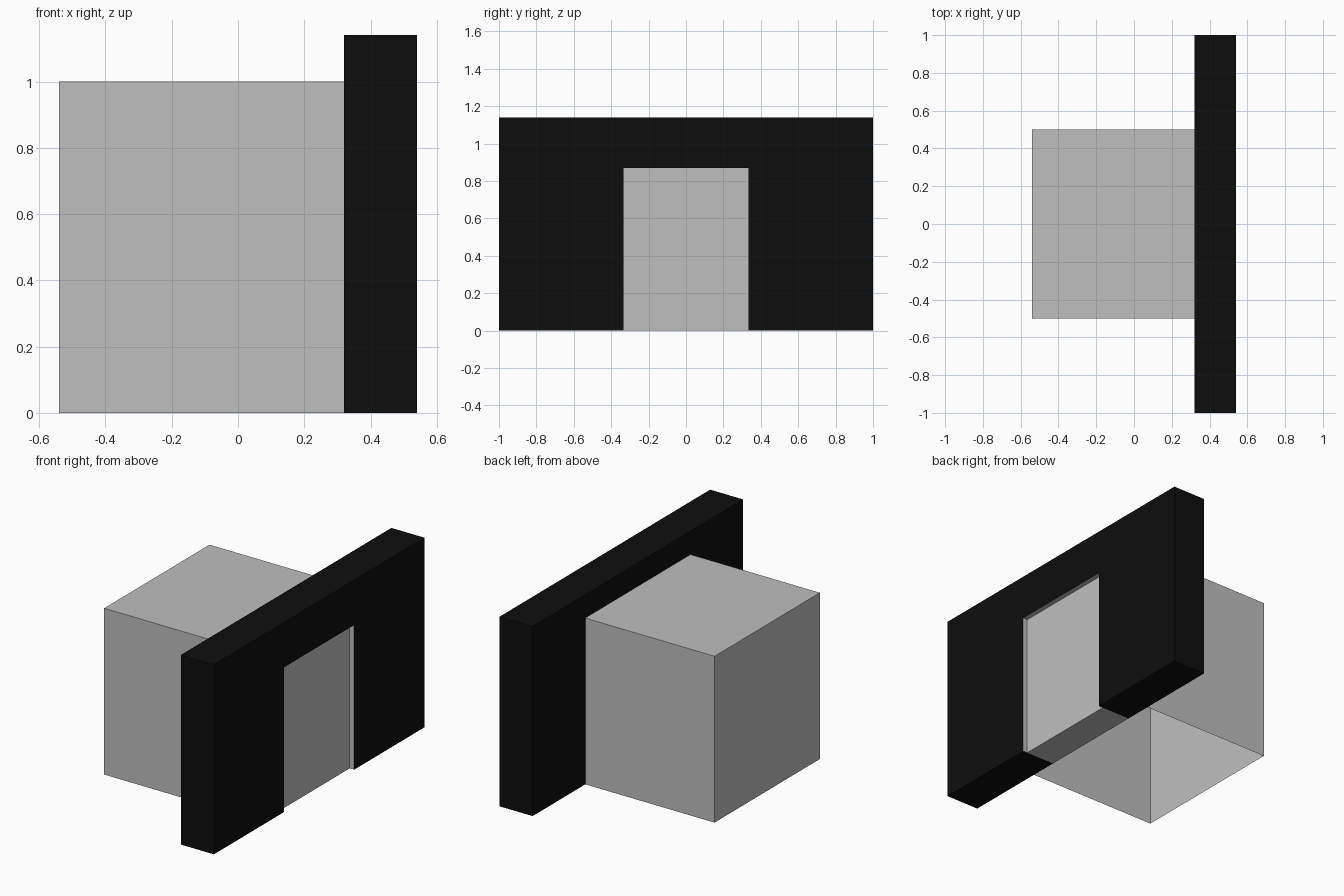
import bpy, bmesh

if "Cube" in bpy.data.objects:
    bpy.data.objects.remove(bpy.data.objects["Cube"])


def material(name, value):
    m = bpy.data.materials.new(name)
    m.diffuse_color = (value, value, value, 1)
    m.use_nodes = True
    m.node_tree.nodes["Principled BSDF"].inputs["Base Color"].default_value = m.diffuse_color
    return m


GREY = material("light grey", 0.52)
BLACK = material("black", 0.004)

X_BACK, X_JOIN, X_FRONT = -0.54, 0.32, 0.54   # room end, wall back, wall front
X_DOOR = 0.51                                 # recessed door face
DOOR_W, DOOR_H = 0.333, 0.87                  # half width, height
WALL_H = 1.14


def finish(name, bm, mats):
    mesh = bpy.data.meshes.new(name)
    bm.normal_update()
    bm.to_mesh(mesh)
    bm.free()
    for m in mats:
        mesh.materials.append(m)
    obj = bpy.data.objects.new(name, mesh)
    bpy.context.collection.objects.link(obj)
    return obj


def box(x0, x1, half_y, height):
    bm = bmesh.new()
    bmesh.ops.create_cube(bm, size=1)
    for v in bm.verts:
        v.co = (x0 if v.co.x < 0 else x1, v.co.y * 2 * half_y, (v.co.z + 0.5) * height)
    bm.normal_update()
    return bm


# Room: thin shell, open underneath and against the wall
bm = box(X_BACK, X_JOIN, 0.5, 1.0)
hidden = [f for f in bm.faces if f.normal.z < -0.5 or f.normal.x > 0.5]
bmesh.ops.delete(bm, geom=hidden, context='FACES')
finish("room", bm, [GREY])

# Wall: doorway outline extruded through its thickness, with grey door jambs
bm = bmesh.new()
half = [(DOOR_W, 0), (DOOR_W, DOOR_H)]
outline = [(-1, 0), (-1, WALL_H), (1, WALL_H), (1, 0)]
outline += half + [(-y, z) for y, z in reversed(half)]
face = bm.faces.new([bm.verts.new((X_JOIN, y, z)) for y, z in outline])
ext = bmesh.ops.extrude_face_region(bm, geom=[face], use_keep_orig=True)
for v in ext["geom"]:
    if isinstance(v, bmesh.types.BMVert):
        v.co.x = X_FRONT
bmesh.ops.recalc_face_normals(bm, faces=bm.faces)
for f in bm.faces:
    c = f.calc_center_median()
    jamb = abs(f.normal.x) < 0.5 and abs(c.y) < DOOR_W + 0.01 and 0.01 < c.z < DOOR_H + 0.01
    f.material_index = 1 if jamb else 0
finish("wall", bm, [BLACK, GREY])

# Door: slab set slightly back inside the doorway
finish("door", box(X_JOIN, X_DOOR, DOOR_W, DOOR_H), [GREY])
